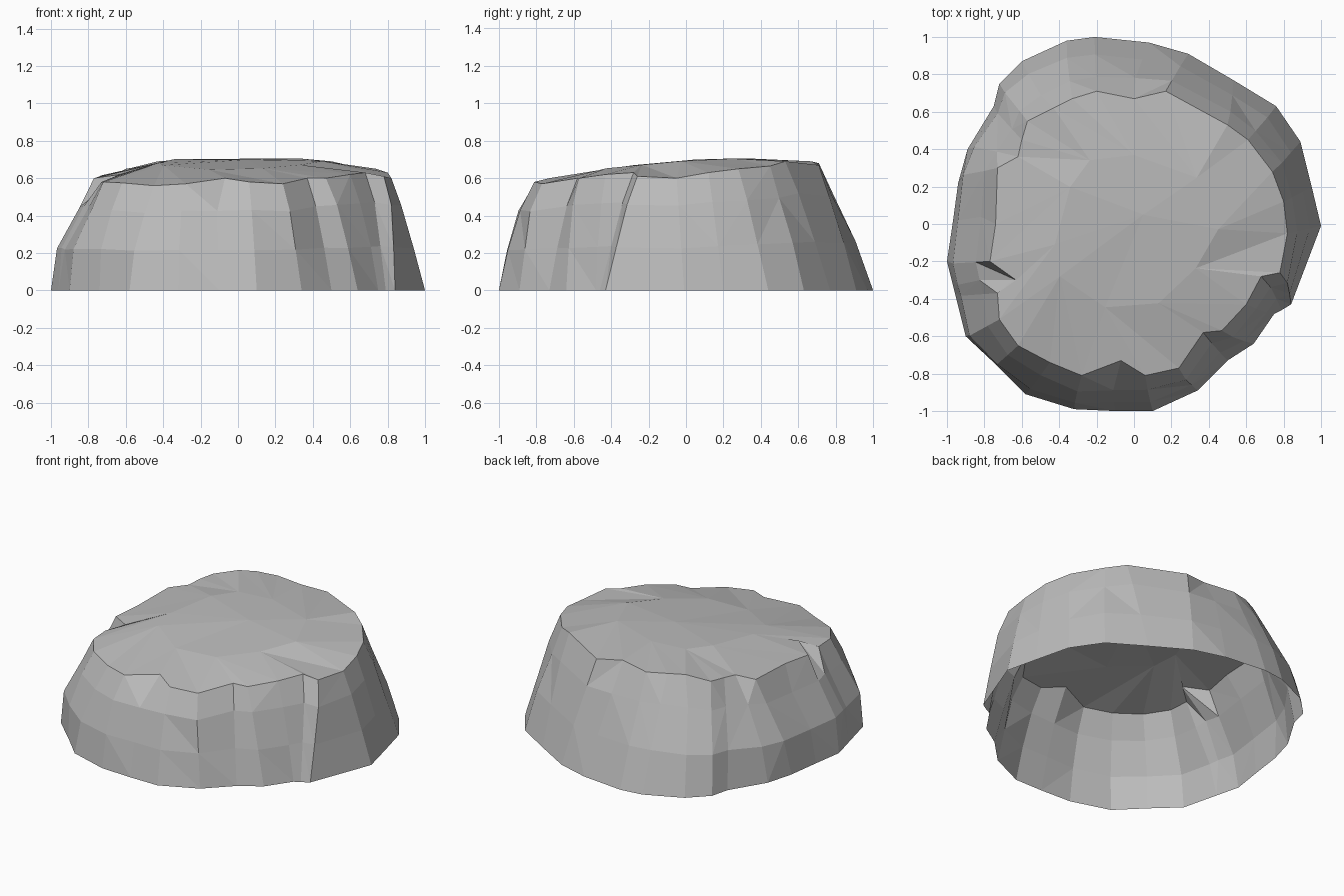
import bpy
import bmesh
import random
from mathutils import Vector

random.seed(4)

default_cube = bpy.data.objects.get("Cube")
if default_cube:
    bpy.data.objects.remove(default_cube, do_unlink=True)

# Ground outline (x, y), counter-clockwise from the left side
ground_outline = [
    (1, -.01), (.95, .2), (.89, .44), (.76, .63), (.53, .77), (.29, .91),
    (.08, .97), (-.21, 1), (-.36, .98), (-.6, .87), (-.72, .75), (-.75, .63),
    (-.89, .4), (-.94, .22), (-.97, 0), (-1, -.2), (-.97, -.32), (-.96, -.36),
    (-.9, -.6), (-.74, -.75), (-.58, -.91), (-.32, -.99), (-.1, -1), (.1, -1),
    (.34, -.89), (.5, -.73), (.64, -.64), (.75, -.48), (.79, -.46), (.84, -.43),
]

# Upper rim (x, y, z), one point above each ground point
rim_outline = [
    (.82, -.05, .6), (.8, .12, .63), (.74, .28, .65), (.61, .45, .665),
    (.5, .53, .69), (.17, .71, .67), (0, .67, .69), (-.2, .71, .68),
    (-.33, .67, .69), (-.43, .62, .69), (-.57, .55, .655), (-.6, .45, .65),
    (-.62, .36, .64), (-.73, .3, .615), (-.74, 0, .61), (-.77, -.2, .6),
    (-.63, -.3, .62), (-.73, -.37, .58), (-.72, -.51, .58), (-.62, -.65, .575),
    (-.45, -.74, .56), (-.28, -.81, .57), (-.07, -.73, .6), (.06, -.81, .58),
    (.24, -.77, .57), (.37, -.58, .6), (.47, -.57, .6), (.6, -.43, .62),
    (.68, -.28, .63), (.78, -.26, .61),
]
count = len(ground_outline)


def filled_rim(i):
    """Rim point used by the wall: shallow chips only cut the very top."""
    point = rim_points[i]
    middle = (rim_points[i - 1] + rim_points[(i + 1) % count]) / 2
    if point.x < .3 and middle.xy.length > point.xy.length:
        return middle
    return point


def wall_ring(bm, fraction, right_bulge, front_bulge, roughness):
    """Ring part way up the wall, swollen towards the right and the front."""
    points = []
    for i, ground in enumerate(ground_points):
        point = ground.lerp(filled_rim(i), fraction)
        outward = ground.normalized()
        bulge = .01 + right_bulge * max(-outward.x, 0)
        bulge += front_bulge * max(-outward.y, 0)
        point += outward * (bulge + random.uniform(-roughness, roughness))
        point.z += random.uniform(-roughness, roughness)
        points.append(point)
    return add_ring(bm, points)


def crown_height(x, y):
    """Gently domed top that slopes down towards the front."""
    return .697 + .06 * y - .12 * y * y - .03 * x * x


def add_ring(bm, points):
    return [bm.verts.new(point) for point in points]


def bridge(bm, lower, upper):
    """Join two rings with quads, some of them split into two facets."""
    for i in range(count):
        j = (i + 1) % count
        if random.random() < .6:
            bm.faces.new((lower[i], lower[j], upper[j], upper[i]))
        elif random.random() < .5:
            bm.faces.new((lower[i], lower[j], upper[j]))
            bm.faces.new((lower[i], upper[j], upper[i]))
        else:
            bm.faces.new((lower[i], lower[j], upper[i]))
            bm.faces.new((lower[j], upper[j], upper[i]))


bm = bmesh.new()
ground_points = [Vector((x, y, 0)) for x, y in ground_outline]
rim_points = [Vector(point) for point in rim_outline]

# Faceted side walls, open underneath
rings = [
    add_ring(bm, ground_points),
    wall_ring(bm, .38, .045, .012, .004),
    wall_ring(bm, .75, .005, .025, .007),
    add_ring(bm, rim_points),
]
for lower, upper in zip(rings, rings[1:]):
    bridge(bm, lower, upper)

# Broad top facets: every third rim point has an inner point
rim = rings[-1]
inner = []
for point in rim_points[::3]:
    x, y = point.x * .55, point.y * .55
    z = crown_height(x, y) + random.uniform(-.004, .004)
    inner.append(bm.verts.new((x, y, z)))
centre = bm.verts.new((.05, .05, crown_height(.05, .05)))
for j, vert in enumerate(inner):
    following = inner[(j + 1) % len(inner)]
    strip = [rim[(3 * j + k) % count] for k in range(4)]
    for a, b in zip(strip, strip[1:]):
        bm.faces.new((a, b, vert))
    bm.faces.new((strip[-1], following, vert))
    bm.faces.new((vert, following, centre))

mesh = bpy.data.meshes.new("rock")
bm.to_mesh(mesh)
bm.free()

# Plain grey stone, flat shaded
stone = bpy.data.materials.new("grey stone")
stone.use_nodes = True
grey = (.5, .5, .5, 1)
stone.diffuse_color = grey
shader = stone.node_tree.nodes["Principled BSDF"]
shader.inputs["Base Color"].default_value = grey
shader.inputs["Roughness"].default_value = .9
mesh.materials.append(stone)

rock = bpy.data.objects.new("rock", mesh)
bpy.context.collection.objects.link(rock)
